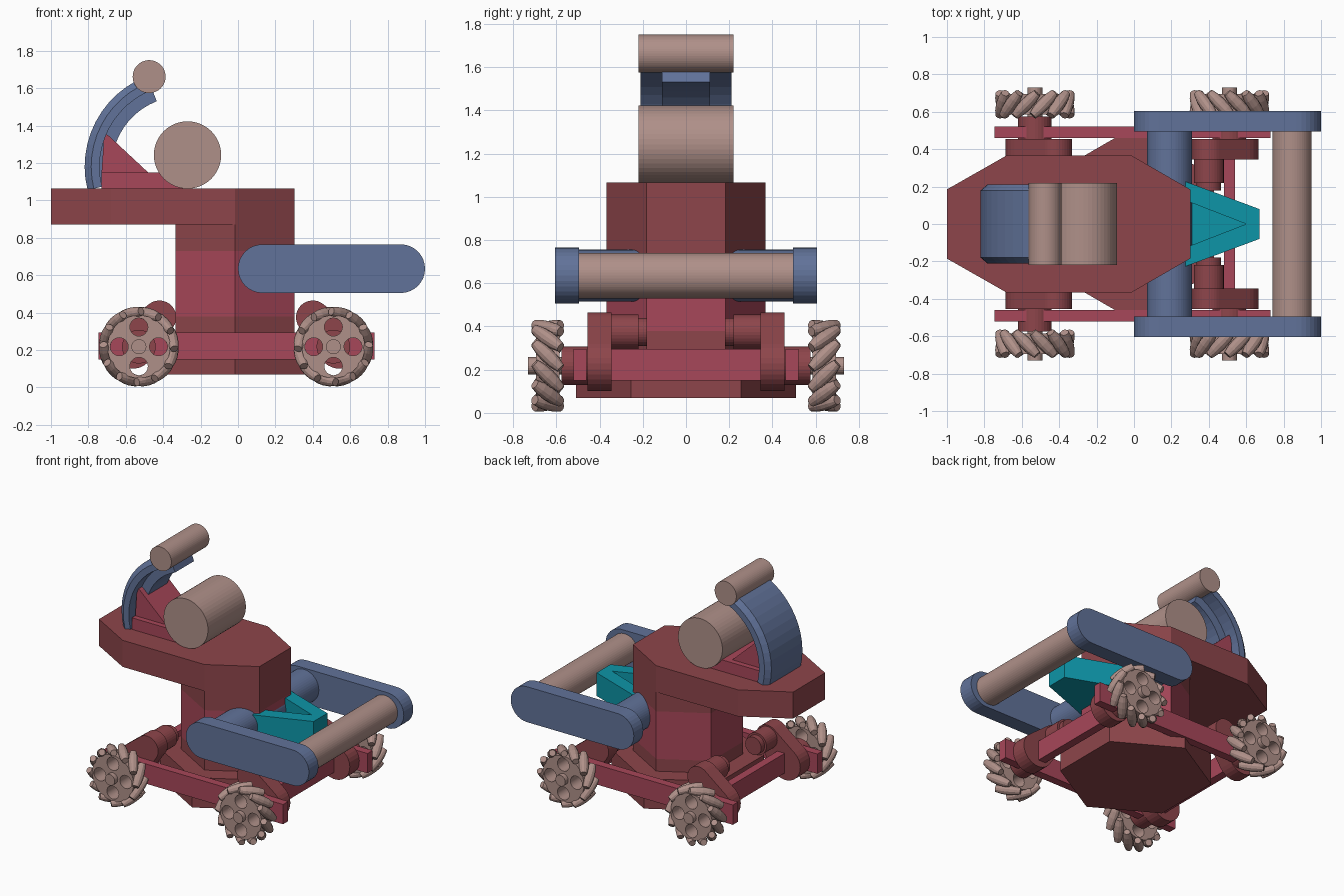
import bpy, bmesh
from math import sin, cos, pi, radians, atan2
from mathutils import Vector, Matrix

if "Cube" in bpy.data.objects:
    bpy.data.objects.remove(bpy.data.objects["Cube"])


def material(name, rgb):
    m = bpy.data.materials.new(name)
    m.diffuse_color = (*rgb, 1)
    m.use_nodes = True
    m.node_tree.nodes["Principled BSDF"].inputs["Base Color"].default_value = m.diffuse_color
    return m


RED = material("light_red", (0.39, 0.063, 0.10))
DARK = material("dark_red", (0.27, 0.06, 0.07))
BLUE = material("blue", (0.12, 0.17, 0.32))
PINK = material("dusty_pink", (0.43, 0.28, 0.25))
TEAL = material("teal", (0.004, 0.30, 0.39))


def loft(bm, rings):
    """Skin matching rings of points and cap both ends."""
    vs = [[bm.verts.new(p) for p in r] for r in rings]
    n = len(vs[0])
    for a, b in zip(vs, vs[1:]):
        for i in range(n):
            bm.faces.new((a[i], a[(i + 1) % n], b[(i + 1) % n], b[i]))
    bm.faces.new(vs[0][::-1])
    bm.faces.new(vs[-1])


def finish(bm, name, mat):
    bmesh.ops.recalc_face_normals(bm, faces=bm.faces)
    me = bpy.data.meshes.new(name)
    bm.to_mesh(me)
    bm.free()
    me.materials.append(mat)
    ob = bpy.data.objects.new(name, me)
    bpy.context.collection.objects.link(ob)
    return ob


def build(name, rings, mat):
    bm = bmesh.new()
    loft(bm, rings)
    return finish(bm, name, mat)


def plan(name, pts, z0, z1, mat):
    """Outline in x, y raised along z."""
    return build(name, [[(x, y, z) for x, y in pts] for z in (z0, z1)], mat)


def side(name, pts, y0, y1, mat):
    """Outline in x, z drawn out along y."""
    return build(name, [[(x, y, z) for x, z in pts] for y in (y0, y1)], mat)


def circle(cx, cz, r, n=48):
    return [(cx + r * cos(2 * pi * i / n), cz + r * sin(2 * pi * i / n)) for i in range(n)]


def box(x0, x1, z0, z1):
    return [(x0, z0), (x1, z0), (x1, z1), (x0, z1)]


def link(x0, z0, r0, x1, z1, r1, n=16):
    """Hull of two circles: rounded link outline."""
    d = Vector((x1 - x0, z1 - z0))
    a = atan2(d.y, d.x)
    t = pi / 2 + (r1 - r0) / d.length
    big = [(x1 + r1 * cos(a + t * (2 * i / n - 1)), z1 + r1 * sin(a + t * (2 * i / n - 1)))
           for i in range(n + 1)]
    u = 2 * pi - 2 * t
    return big + [(x0 + r0 * cos(a + t + u * i / n), z0 + r0 * sin(a + t + u * i / n))
                  for i in range(n + 1)]


def mirrored(pts):
    return pts + [(x, -y) for x, y in reversed(pts)]


def hexagon(r):
    return [(-0.015 + r * cos(radians(30 + 60 * i)), r * sin(radians(30 + 60 * i))) for i in range(6)]


# Hexagonal body stack and overhanging head deck
plan("base_plate", hexagon(0.51), 0.07, 0.29, DARK)
plan("column_foot", hexagon(0.367), 0.29, 0.38, DARK)
plan("column", hexagon(0.367), 0.38, 0.73, RED)
plan("column_neck", hexagon(0.367), 0.73, 0.88, DARK)
plan("head_deck", mirrored([(-1, 0.185), (-0.68, 0.367), (-0.015, 0.367), (0.303, 0.1835)]),
     0.87, 1.065, DARK)

# Curved back shield: cross-section of (radius, y) swept along an arc
section = mirrored([(0.52, 0.18), (0.485, 0.21), (0.44, 0.21), (0.44, 0.11), (0.375, 0.11)])
rings = []
for i in range(13):
    a = radians(194 - 83 * i / 12)
    rings.append([(-0.30 + r * cos(a), y, 1.18 + r * sin(a)) for r, y in section])
shield = build("curved_shield", rings, BLUE)
# trim the shield where it meets the deck
bm = bmesh.new()
bm.from_mesh(shield.data)
for v in bm.verts:
    v.co.z = max(v.co.z, 1.06)
bm.to_mesh(shield.data)
bm.free()

# Support block, gusset and the two rollers on the deck
side("support_block", box(-0.73, -0.28, 1.06, 1.15), -0.19, 0.19, RED)
side("support_gusset", [(-0.73, 1.14), (-0.47, 1.14), (-0.69, 1.345), (-0.715, 1.36)], -0.15, 0.15, RED)
side("large_roller", circle(-0.27, 1.243, 0.18), -0.22, 0.22, PINK)
side("top_roller", circle(-0.475, 1.662, 0.088), -0.22, 0.22, PINK)

# Front intake arm
side("arm_pivot_bar", circle(0.19, 0.635, 0.12), -0.5, 0.5, BLUE)
side("intake_roller", circle(0.845, 0.635, 0.105), -0.5, 0.5, PINK)
for s, tag in ((-1, "near"), (1, "far")):
    side("arm_plate_" + tag, link(0.13, 0.635, 0.13, 0.87, 0.635, 0.13), s * 0.495, s * 0.605, BLUE)

# Teal hopper: floor plus notched walls
plan("hopper_floor", mirrored([(0.2, 0.255), (0.67, 0.08)]), 0.55, 0.62, TEAL)
plan("hopper_walls", [(0.2, 0.255), (0.67, 0.08), (0.67, -0.08), (0.2, -0.255),
                      (0.2, -0.155), (0.6, 0), (0.2, 0.155)], 0.62, 0.72, TEAL)

# Chassis rails and cross beams
for s, tag in ((-1, "near"), (1, "far")):
    side("side_rail_" + tag, box(-0.745, 0.73, 0.15, 0.295), s * 0.46, s * 0.52, RED)
for x, tag in ((0.51, "front"), (-0.53, "rear")):
    side("cross_beam_" + tag, box(x - 0.03, x + 0.03, 0.15, 0.295), -0.48, 0.48, RED)

WZ = 0.218


def wheel_disc(name, x, y):
    """Disc with four through holes, from a filled 2D curve."""
    cu = bpy.data.curves.new(name, 'CURVE')
    cu.dimensions = '2D'
    cu.fill_mode = 'BOTH'
    cu.extrude = 0.055
    loops = [circle(0, 0, 0.168, 40)]
    loops += [circle(0.105 * cos(k * pi / 2), 0.105 * sin(k * pi / 2), 0.048, 24) for k in range(4)]
    for pts in loops:
        sp = cu.splines.new('POLY')
        sp.points.add(len(pts) - 1)
        for p, (u, v) in zip(sp.points, pts):
            p.co = (u, v, 0, 1)
        sp.use_cyclic_u = True
    tmp = bpy.data.objects.new(name + "_outline", cu)
    bpy.context.collection.objects.link(tmp)
    bpy.context.view_layer.update()
    me = bpy.data.meshes.new_from_object(tmp.evaluated_get(bpy.context.evaluated_depsgraph_get()))
    bpy.data.objects.remove(tmp)
    me.transform(Matrix.Translation((x, y, WZ)) @ Matrix.Rotation(pi / 2, 4, 'X'))
    me.materials.clear()
    me.materials.append(PINK)
    bpy.context.collection.objects.link(bpy.data.objects.new(name, me))


def wheel_rollers(name, x, y, hand):
    """Ring of slanted barrel rollers."""
    bm = bmesh.new()
    for k in range(12):
        a = 2 * pi * (k + 0.5) / 12
        out = Vector((cos(a), 0, sin(a)))
        axis = (Vector((-sin(a), 0, cos(a))) * hand + Vector((0, 1, 0))).normalized()
        n = axis.cross(out)
        p = Vector((x, y, WZ)) + out * 0.18
        loft(bm, [[p + axis * s + (out * cos(2 * pi * j / 12) + n * sin(2 * pi * j / 12)) * w
                   for j in range(12)]
                  for s, w in ((-0.085, 0.022), (-0.045, 0.031), (0, 0.034), (0.045, 0.031), (0.085, 0.022))])
    finish(bm, name, PINK)


# Four wheel corners: link plate, motor, bearing, axle, slanted-roller wheel
for sx, tx in ((1, "front"), (-1, "rear")):
    for sy, ty in ((-1, "near"), (1, "far")):
        tag = "_" + tx + "_" + ty

        def X(d):
            return -0.01 + sx * d

        wx = X(0.52)
        side("link_plate" + tag, link(X(0.41), 0.375, 0.09, X(0.555), 0.222, 0.122), sy * 0.345, sy * 0.455, DARK)
        side("motor" + tag, circle(X(0.41), 0.375, 0.08, 32), sy * 0.22, sy * 0.35, DARK)
        side("motor_cap" + tag, circle(X(0.41), 0.375, 0.065, 32), sy * 0.18, sy * 0.22, DARK)
        side("bearing" + tag, circle(wx, WZ, 0.09, 32), sy * 0.45, sy * 0.575, DARK)
        side("axle" + tag, circle(wx, WZ, 0.04, 24), sy * 0.57, sy * 0.73, PINK)
        wheel_disc("wheel_disc" + tag, wx, sy * 0.64)
        wheel_rollers("wheel_rollers" + tag, wx, sy * 0.64, sx * sy)
